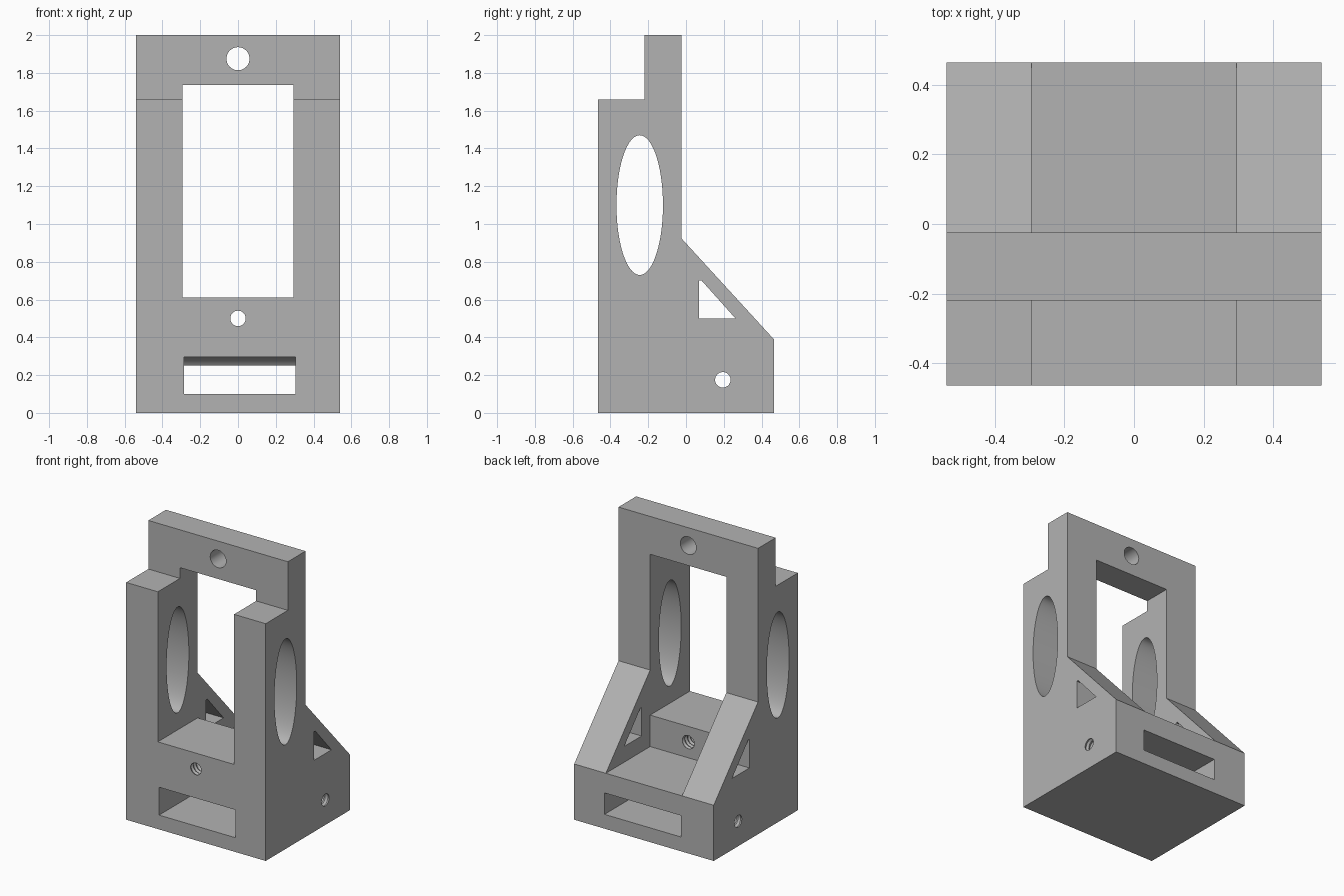
import bpy
import bmesh
from math import cos, sin, pi, radians
from mathutils import Vector

default = bpy.data.objects.get("Cube")
if default:
    bpy.data.objects.remove(default, do_unlink=True)

grey = bpy.data.materials.new("plain grey")
grey.use_nodes = True
colour = (0.45, 0.45, 0.45, 1)
grey.diffuse_color = colour
grey.node_tree.nodes["Principled BSDF"].inputs["Base Color"].default_value = colour


def loft(name, rings):
    """Closed solid through matching rings of points."""
    bm = bmesh.new()
    loops = [[bm.verts.new(p) for p in ring] for ring in rings]
    n = len(loops[0])
    for low, high in zip(loops, loops[1:]):
        for i in range(n):
            j = (i + 1) % n
            bm.faces.new((low[i], low[j], high[j], high[i]))
    bm.faces.new(loops[0][::-1])
    bm.faces.new(loops[-1])
    bmesh.ops.recalc_face_normals(bm, faces=bm.faces)
    mesh = bpy.data.meshes.new(name)
    bm.to_mesh(mesh)
    bm.free()
    obj = bpy.data.objects.new(name, mesh)
    bpy.context.collection.objects.link(obj)
    mesh.materials.append(grey)
    return obj


def place(axis, u, v, w):
    return Vector((w, u, v)) if axis == "x" else Vector((u, w, v))


def prism(name, axis, profile, start, end):
    return loft(name, [[place(axis, u, v, w) for u, v in profile] for w in (start, end)])


def rect(u0, u1, v0, v1):
    return [(u0, v0), (u1, v0), (u1, v1), (u0, v1)]


def ellipse(u, v, ru, rv, n=64):
    return [(u + ru * cos(2 * pi * i / n), v + rv * sin(2 * pi * i / n)) for i in range(n)]


def threaded(name, axis, u, v, start, end, pitch=0.03):
    """Drill with ridged sides."""
    count = 2 * round((end - start) / pitch)
    rings = []
    for k in range(count + 1):
        r = 0.041 if k % 2 else 0.049
        w = start + (end - start) * k / count
        rings.append([place(axis, a, b, w) for a, b in ellipse(u, v, r, r, 32)])
    return loft(name, rings)


# Body from its side profile
half, front, back = 0.54, -0.465, 0.465
step, rear = -0.22, -0.025
inner = 0.295
body = prism("bracket_body", "x", [
    (front, 0), (back, 0), (back, 0.39), (rear, 0.925),
    (rear, 2), (step, 2), (step, 1.66), (front, 1.66)], -half, half)

# Cable slot with a roof that curves down towards the rear
bend = [(0.09 * sin(radians(a)), 0.205 + 0.09 * cos(radians(a))) for a in range(60, -1, -10)]
slot = [(-0.6, 0.1), (0.6, 0.1), (0.6, 0.25)] + bend + [(-0.6, 0.295)]

cutters = [
    # Window between the walls, and the lower shelf behind it
    prism("window", "x", rect(-0.6, 0.6, 0.61, 1.735), -inner, inner),
    prism("shelf", "x", rect(rear, 0.6, 0.39, 1.2), -inner, inner),
    prism("cable_slot", "x", slot, -0.285, 0.305),
    # Openings through the side walls
    prism("oval_opening", "x", ellipse(-0.245, 1.1, 0.123, 0.37, 96), -0.7, 0.7),
    prism("gusset_opening", "x", [(0.07, 0.5), (0.262, 0.5), (0.083, 0.7), (0.07, 0.7)], -0.7, 0.7),
    # Bolt holes
    prism("top_hole", "y", ellipse(0, 1.875, 0.061, 0.061), -0.4, 0.2),
    threaded("front_bolt_hole", "y", 0, 0.5, -0.48, 0.03),
    threaded("side_bolt_hole", "x", 0.195, 0.175, -0.555, 0.555),
]

bpy.context.view_layer.objects.active = body
for cutter in cutters:
    cutter.hide_render = True
    mod = body.modifiers.new(cutter.name, "BOOLEAN")
    mod.operation = "DIFFERENCE"
    mod.solver = "EXACT"
    mod.object = cutter
    bpy.ops.object.modifier_apply(modifier=mod.name)
    bpy.data.objects.remove(cutter, do_unlink=True)

# Round walls smooth, edges crisp
bpy.ops.object.select_all(action="DESELECT")
body.select_set(True)
bpy.ops.object.shade_smooth_by_angle(angle=radians(25))
